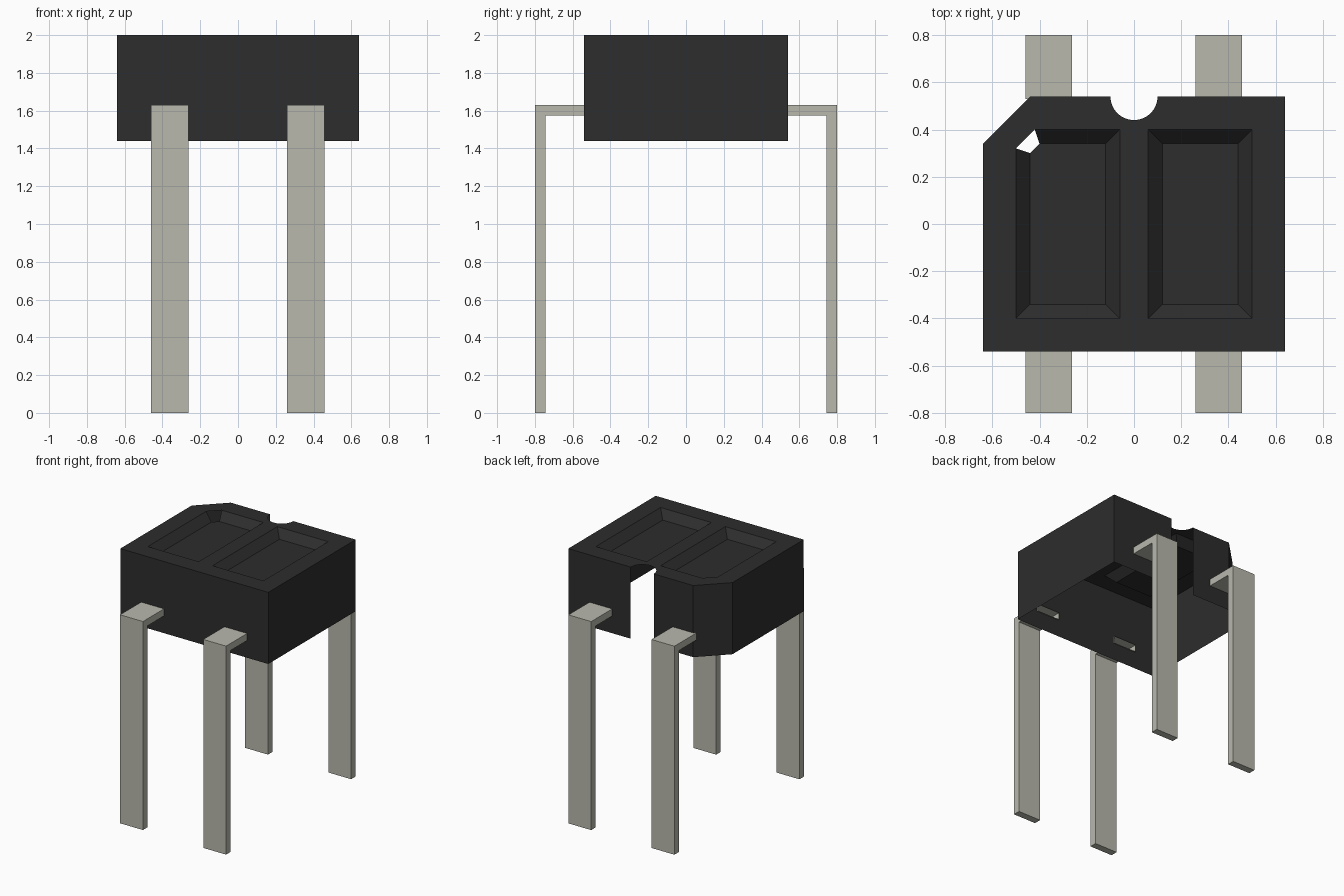
import bpy, bmesh, math

if "Cube" in bpy.data.objects:
    bpy.data.objects.remove(bpy.data.objects["Cube"], do_unlink=True)


def material(name, rgb):
    m = bpy.data.materials.new(name)
    m.use_nodes = True
    m.diffuse_color = (*rgb, 1)
    m.node_tree.nodes["Principled BSDF"].inputs["Base Color"].default_value = (*rgb, 1)
    return m


def finish(bm, name, mat):
    mesh = bpy.data.meshes.new(name)
    bm.to_mesh(mesh)
    bm.free()
    mesh.materials.append(mat)
    ob = bpy.data.objects.new(name, mesh)
    bpy.context.collection.objects.link(ob)
    return ob


def face(bm, *points):
    return bm.faces.new([bm.verts.new(p) for p in points])


black = material("black plastic", (0.026, 0.026, 0.026))
tin = material("tinned metal", (0.48, 0.48, 0.42))

# Main dimensions
HX, HY, TOP, BOTTOM = 0.64, 0.54, 2.0, 1.44
LEAD_LOW, LEAD_HIGH = 1.575, 1.63
CUT = 0.20
NOTCH = 0.10
LEADS = {"right": (-0.46, -0.262), "left": (0.26, 0.457)}


def slotted_wall(bm, y, breaks, gaps):
    """Wall in panels, leaving lead slots and full-height gaps open."""
    heights = [BOTTOM, LEAD_LOW, LEAD_HIGH, TOP]
    for a, b in zip(breaks, breaks[1:]):
        mid = (a + b) / 2
        if any(lo < mid < hi for lo, hi in gaps):
            continue
        slot = any(lo < mid < hi for lo, hi in LEADS.values())
        for i in range(3):
            if slot and i == 1:
                continue
            lo, hi = heights[i:i + 2]
            if y > 0:
                a, b = max(a, b), min(a, b)
            face(bm, (a, y, lo), (b, y, lo), (b, y, hi), (a, y, hi))


# Housing walls: open-bottomed thin shell
bm = bmesh.new()
slots = [x for pair in LEADS.values() for x in pair]
slotted_wall(bm, -HY, sorted([-HX, HX] + slots), [])
back = [x for x in slots if x > CUT - HX] + [CUT - HX, HX, -NOTCH, NOTCH]
slotted_wall(bm, HY, sorted(back), [(-NOTCH, NOTCH)])
for p, q in [((HX, -HY), (HX, HY)),
             ((CUT - HX, HY), (-HX, HY - CUT)),
             ((-HX, HY - CUT), (-HX, -HY))]:
    face(bm, (*p, BOTTOM), (*q, BOTTOM), (*q, TOP), (*p, TOP))
bmesh.ops.remove_doubles(bm, verts=bm.verts, dist=0.0001)
finish(bm, "housing_walls", black)

# Housing top with clipped corner, round notch and two sunken windows
arc = [(NOTCH * math.cos(t), HY - NOTCH * math.sin(t))
       for t in (math.pi * i / 16 for i in range(17))]
outline = [(-HX, -HY), (HX, -HY), (HX, HY)] + arc + [(CUT - HX, HY), (-HX, HY - CUT)]


def window(x0, x1, inset, clip):
    x0, x1, y = x0 + inset, x1 - inset, 0.4 - inset
    corner = [(x0 + clip, y), (x0, y - clip)] if clip else [(x0, y)]
    return [(x0, -y), (x1, -y), (x1, y)] + corner


bm = bmesh.new()
edges = []


def loop(points, z):
    verts = [bm.verts.new((x, y, z)) for x, y in points]
    return verts, [bm.edges.new((v, verts[i - 1])) for i, v in enumerate(verts)]


edges += loop(outline, TOP)[1]
for x0, x1, clips in [(-0.5, -0.06, (0.08, 0.04)), (0.06, 0.5, (0, 0))]:
    rim, rim_edges = loop(window(x0, x1, 0, clips[0]), TOP)
    edges += rim_edges
    floor = [bm.verts.new((x, y, TOP - 0.06)) for x, y in window(x0, x1, 0.06, clips[1])]
    bm.faces.new(floor)
    for i in range(len(rim)):
        # The clipped corner stays open
        if len(rim) == 5 and i == 3:
            continue
        j = (i + 1) % len(rim)
        bm.faces.new((rim[i], rim[j], floor[j], floor[i]))
bmesh.ops.triangle_fill(bm, edges=edges, use_beauty=True, normal=(0, 0, 1))
bm.normal_update()
for f in bm.faces:
    if f.normal.z < 0:
        f.normal_flip()
finish(bm, "housing_top", black)

# Four bent leads
for side, (x0, x1) in LEADS.items():
    for end, s in [("front", -1), ("back", 1)]:
        section = [(0.53, LEAD_HIGH), (0.8, LEAD_HIGH), (0.8, 0),
                   (0.744, 0), (0.744, LEAD_LOW), (0.53, LEAD_LOW)]
        bm = bmesh.new()
        cap = face(bm, *[(x0, s * y, z) for y, z in section])
        new = bmesh.ops.extrude_face_region(bm, geom=[cap], use_keep_orig=True)["geom"]
        bmesh.ops.translate(bm, vec=(x1 - x0, 0, 0),
                            verts=[v for v in new if isinstance(v, bmesh.types.BMVert)])
        bmesh.ops.recalc_face_normals(bm, faces=bm.faces)
        # Inner end is open inside the housing
        inner = [f for f in bm.faces if all(abs(v.co.y) < 0.531 for v in f.verts)]
        bmesh.ops.delete(bm, geom=inner, context="FACES_ONLY")
        finish(bm, f"{end}_{side}_lead", tin)
